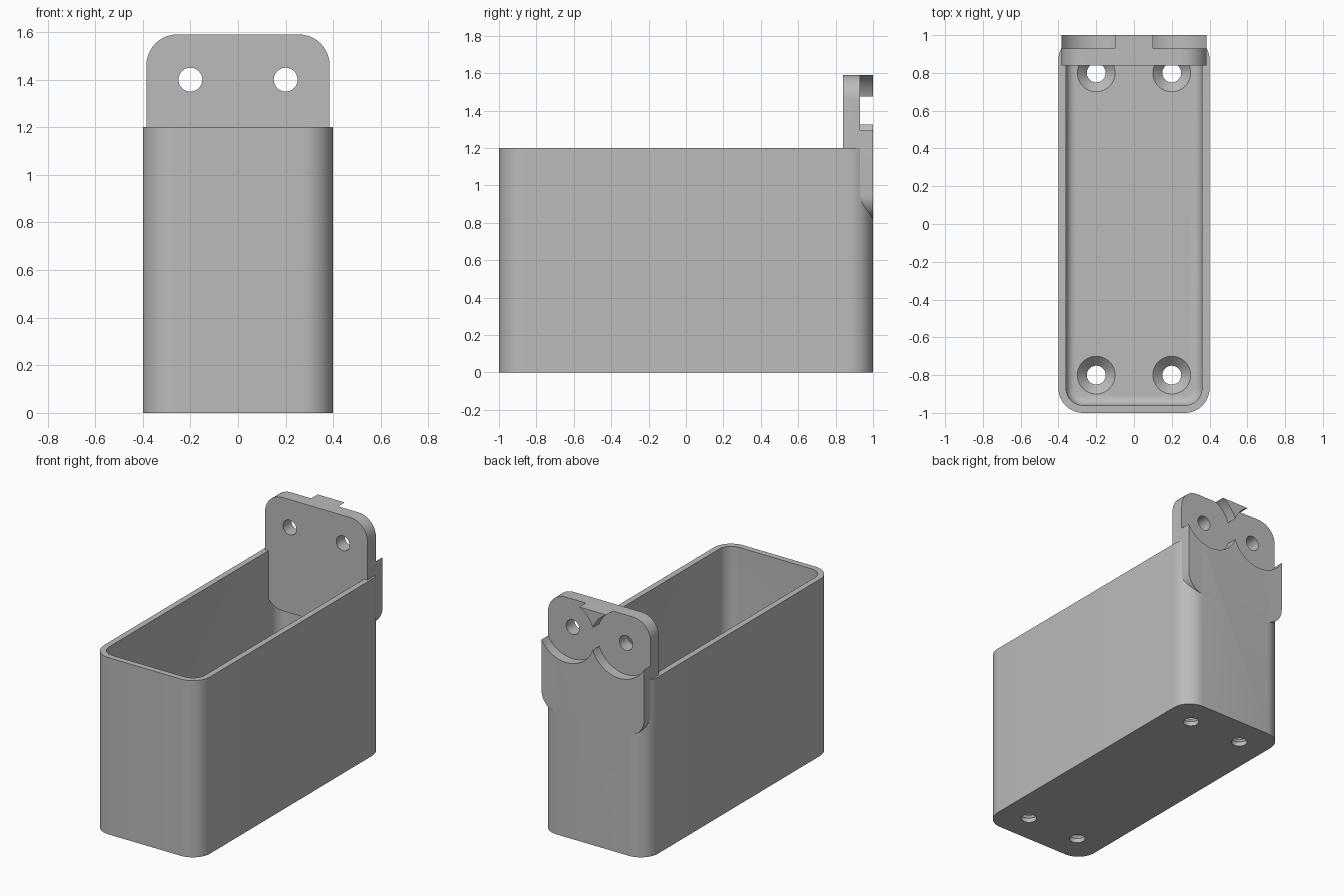
import bpy, bmesh, math
from mathutils import Matrix, Vector

cube = bpy.data.objects.get("Cube")
if cube:
    bpy.data.objects.remove(cube, do_unlink=True)

grey = bpy.data.materials.new("light_grey")
grey.use_nodes = True
grey.diffuse_color = (0.5, 0.5, 0.5, 1)
grey.node_tree.nodes["Principled BSDF"].inputs["Base Color"].default_value = (0.5, 0.5, 0.5, 1)


def rounded_rect(hw, hh, r, steps=10):
    """Outline of a rounded rectangle, counter-clockwise."""
    pts = []
    for i, (sx, sy) in enumerate(((1, 1), (-1, 1), (-1, -1), (1, -1))):
        for k in range(steps + 1):
            a = math.pi / 2 * (i + k / steps)
            pts.append((sx * (hw - r) + r * math.cos(a), sy * (hh - r) + r * math.sin(a)))
    return pts


def circle(r, n=48):
    return [(r * math.cos(2 * math.pi * i / n), r * math.sin(2 * math.pi * i / n)) for i in range(n)]


def loft(name, rings, matrix=Matrix()):
    """Closed solid through a stack of (outline, height) rings."""
    bm = bmesh.new()
    loops = [[bm.verts.new(matrix @ Vector((x, y, z))) for x, y in pts] for pts, z in rings]
    for a, b in zip(loops, loops[1:]):
        n = len(a)
        for i in range(n):
            j = (i + 1) % n
            bm.faces.new((a[i], a[j], b[j], b[i]))
    bm.faces.new(loops[0])
    bm.faces.new(loops[-1])
    bmesh.ops.recalc_face_normals(bm, faces=bm.faces)
    mesh = bpy.data.meshes.new(name)
    bm.to_mesh(mesh)
    bm.free()
    mesh.materials.append(grey)
    obj = bpy.data.objects.new(name, mesh)
    bpy.context.collection.objects.link(obj)
    return obj


def cut(obj, cutter):
    mod = obj.modifiers.new("cut_" + cutter.name, "BOOLEAN")
    mod.operation = "DIFFERENCE"
    mod.solver = "EXACT"
    mod.object = cutter


# Open container: outer wall, rim, inner wall, filleted floor
wall, corner, floor, fillet = 0.04, 0.13, 0.08, 0.05
rings = [(rounded_rect(0.4, 1, corner), 0), (rounded_rect(0.4, 1, corner), 1.2),
         (rounded_rect(0.4 - wall, 1 - wall, corner - wall), 1.2)]
for k in range(7):
    a = math.pi / 2 * k / 6
    inset = wall + fillet * (1 - math.cos(a))
    rings.append((rounded_rect(0.4 - inset, 1 - inset, corner - inset),
                  floor + fillet * (1 - math.sin(a))))
container = loft("container", rings)

# Upright mounting plate, extruded from front to back
upright = Matrix.Translation((0, 1, 1.205)) @ Matrix.Rotation(math.pi / 2, 4, "X")
outline = rounded_rect(0.385, 0.385, 0.13)
plate = loft("mounting_plate", [(outline, 0), (outline, 0.16)], upright)

cutters = []
for side in (-1, 1):
    # Countersunk screw holes in the floor
    for end in (-1, 1):
        c = loft("floor_hole_cutter", [(circle(0.05), -0.1), (circle(0.05), 0.03),
                                       (circle(0.1), floor), (circle(0.1), floor + 0.1)],
                 Matrix.Translation((side * 0.2, end * 0.8, 0)))
        cut(container, c)
        cutters.append(c)
    # Screw hole and wide rear recess in the plate
    at = Matrix.Translation((side * 0.2, 1, 1.4)) @ Matrix.Rotation(math.pi / 2, 4, "X")
    hole = loft("plate_hole_cutter", [(circle(0.05), -0.1), (circle(0.05), 0.3)], at)
    recess = loft("recess_cutter", [(circle(0.214, 64), -0.1), (circle(0.214, 64), 0.07)], at)
    cut(plate, hole)
    cut(plate, recess)
    cut(container, recess)
    cutters += [hole, recess]

# Apply the cuts and shade smoothly with sharp edges
for obj in (container, plate):
    bpy.ops.object.select_all(action="DESELECT")
    bpy.context.view_layer.objects.active = obj
    obj.select_set(True)
    for mod in list(obj.modifiers):
        bpy.ops.object.modifier_apply(modifier=mod.name)
    bpy.ops.object.shade_smooth_by_angle(angle=math.radians(30))
for c in cutters:
    bpy.data.objects.remove(c, do_unlink=True)
